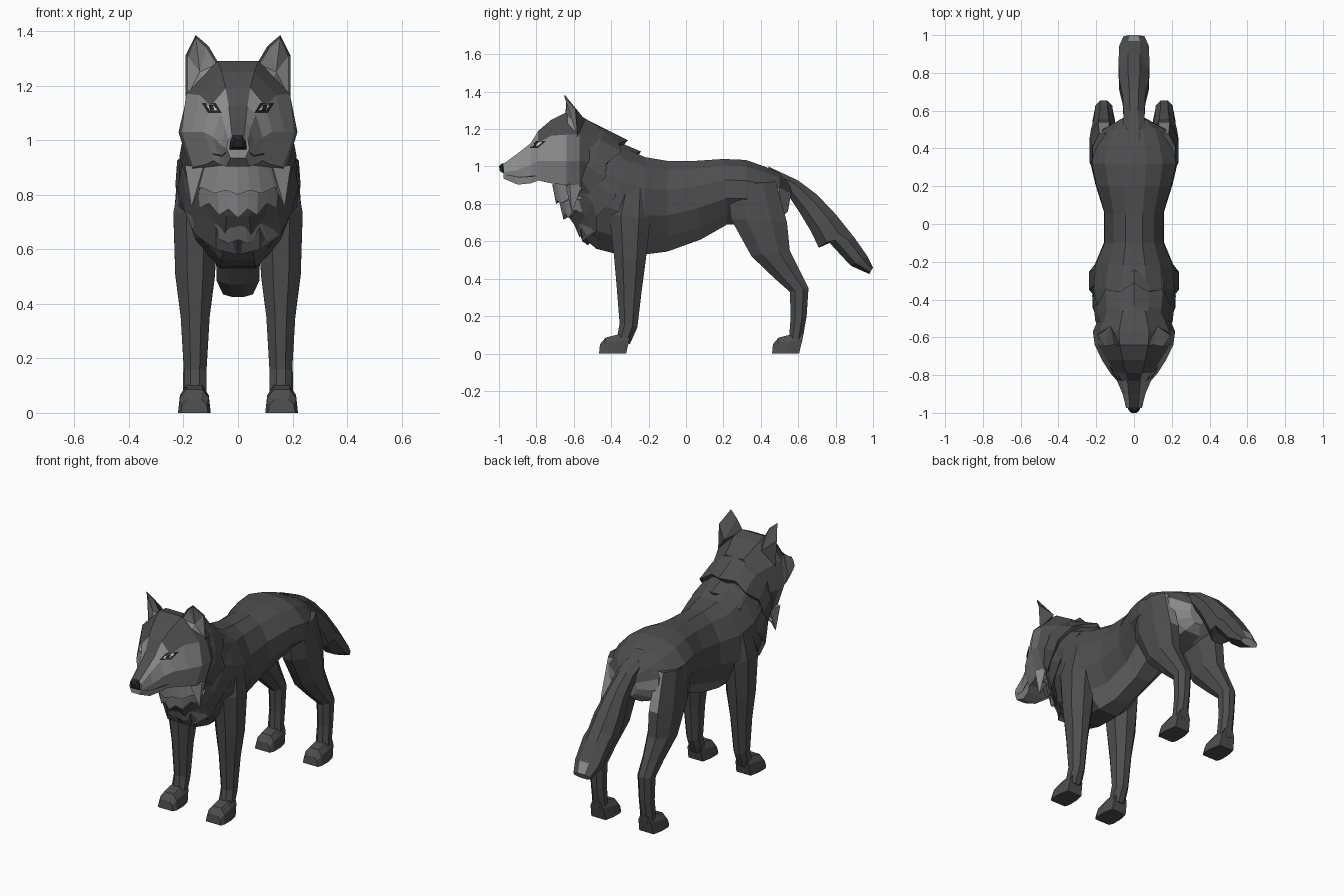
import bpy, bmesh, math
from mathutils import Vector
from mathutils.bvhtree import BVHTree

if "Cube" in bpy.data.objects:
    bpy.data.objects.remove(bpy.data.objects["Cube"])


def material(name, value):
    mat = bpy.data.materials.new(name)
    mat.use_nodes = True
    colour = [value, value, value, 1]
    mat.diffuse_color = colour
    mat.node_tree.nodes["Principled BSDF"].inputs["Base Color"].default_value = colour
    return mat


MATERIALS = [material("dark grey fur", .075), material("light grey fur", .28),
             material("mid grey fur", .15), material("black skin", .018),
             material("eye white", .8)]
DARK, LIGHT, MID, BLACK, WHITE = range(len(MATERIALS))


def finish(name, bm, rule=None):
    """Turn a bmesh into a flat shaded object, coloured face by face."""
    bmesh.ops.recalc_face_normals(bm, faces=bm.faces)
    bm.normal_update()
    for face in bm.faces:
        if rule:
            face.material_index = rule(face.calc_center_median(), face.normal)
    mesh = bpy.data.meshes.new(name)
    bm.to_mesh(mesh)
    bm.free()
    for mat in MATERIALS:
        mesh.materials.append(mat)
    obj = bpy.data.objects.new(name, mesh)
    bpy.context.collection.objects.link(obj)
    return obj


def skin(name, rings, rule=None):
    """Join rings of points into a closed skin."""
    bm = bmesh.new()
    loops = [[bm.verts.new(p) for p in ring] for ring in rings]
    for a, b in zip(loops, loops[1:]):
        for i in range(len(a)):
            j = (i + 1) % len(a)
            bm.faces.new((a[i], a[j], b[j], b[i]))
    bm.faces.new(loops[0])
    bm.faces.new(loops[-1])
    return finish(name, bm, rule)


OCTAGON = [(0, .4), (.28, 1), (.72, 1), (1, .4)]
BARREL = [(0, .28), (.1, .66), (.32, .97), (.6, 1), (.84, .72), (1, .3)]
SOLE = [(0, .5), (.35, .88), (1, 1)]


def loft(name, rows, profile=OCTAGON, cx=0, rule=None):
    """Each row: y and z of one edge, y and z of the opposite edge, half width."""
    rings = []
    for ya, za, yb, zb, w in rows:
        half = [(w * f, ya + (yb - ya) * t, za + (zb - za) * t) for t, f in profile]
        rings.append([(cx + x, y, z) for x, y, z in half]
                     + [(cx - x, y, z) for x, y, z in reversed(half)])
    return skin(name, rings, rule)


# Torso with neck and chest
def torso_rule(c, n):
    if c.y > .4 and n.y > .3 and n.z < .1:
        return LIGHT
    return MID if n.z < -.6 and c.y > -.2 else DARK


loft("torso", [
    (.57, .9, .545, .76, .06), (.5, .965, .5, .72, .17), (.42, 1, .43, .7, .205),
    (.32, 1.035, .32, .69, .23), (.2, 1.04, .22, .69, .205), (.05, 1.03, .08, .61, .16),
    (-.1, 1.03, -.1, .545, .16), (-.22, 1.05, -.22, .53, .21),
    (-.33, 1.1, -.38, .535, .22), (-.43, 1.16, -.48, .56, .2),
    (-.5, 1.2, -.55, .62, .17), (-.56, 1.2, -.62, .72, .14),
    (-.62, 1.15, -.66, .8, .1)], BARREL, rule=torso_rule)

# Tail
loft("tail", [
    (.44, 1, .46, .9, .06), (.6, .925, .53, .87, .055), (.7, .85, .61, .75, .06),
    (.8, .745, .67, .65, .078), (.86, .67, .71, .565, .08), (.9, .62, .76, .6, .082),
    (.97, .52, .88, .47, .078), (1, .46, .98, .425, .055)],
    rule=lambda c, n: LIGHT if c.y > .985 else DARK)


# Legs and paws
def hind_rule(c, n):
    return LIGHT if n.y > .6 and c.z > .7 else DARK


FORE = [(-.36, .9, -.2, .88, .05), (-.41, .74, -.19, .72, .08),
        (-.385, .52, -.215, .5, .073), (-.37, .35, -.235, .35, .053),
        (-.355, .16, -.26, .14, .041), (-.37, .08, -.3, .05, .042)]
HIND = [(.22, .9, .48, .92, .06), (.24, .72, .54, .7, .075),
        (.35, .52, .555, .55, .068), (.47, .405, .61, .44, .05),
        (.555, .33, .655, .35, .045), (.56, .2, .645, .2, .04), (.55, .07, .62, .06, .042)]
PAW = [(-.46, .05, -.465, 0, .05), (-.43, .085, -.44, 0, .06),
       (-.37, .1, -.38, 0, .06), (-.295, .11, -.32, 0, .048)]
for side, s in (("left", 1), ("right", -1)):
    loft(side + "_front_leg", FORE, cx=.157 * s)
    loft(side + "_hind_leg", HIND, cx=.16 * s, rule=hind_rule)
    for part, shift in (("front", 0), ("hind", .925)):
        paw = loft(side + "_" + part + "_paw", PAW, SOLE, cx=.16 * s)
        paw.location.y = shift


# Ruff collars with a jagged rear edge
def collar(name, front, back, tooth, count=16):
    def ring(cy, cz, rx, rz, tilt, jag=0):
        points = []
        for i in range(count):
            a = math.tau * i / count + math.pi / 2
            cut = jag * (i % 2)
            points.append((rx * math.cos(a) * (1 - cut), cy + tilt * math.sin(a) - cut,
                           cz + rz * math.sin(a)))
        return points
    y, z, rx, rz, tilt = back
    inner = ring(y - .04, z, rx * .8, rz * .8, tilt)
    middle = [(f + b) / 2 for f, b in zip(front, back)]
    middle[2] += .012
    skin(name, [ring(*front), ring(*middle), ring(*back, tooth), inner])


collar("head_ruff", (-.6, 1.05, .17, .21, .05), (-.43, .94, .215, .2, .12), .04)
collar("shoulder_ruff", (-.53, .96, .17, .2, .1), (-.38, .83, .222, .25, .14), .045)


# Throat and chest bibs: curved bands of fur with a jagged lower edge
def bib(name, top, bottom, jag, mat, count=9):
    def arc(y, z, rx, depth, rise, jag=0):
        points = []
        for i in range(count):
            u = 2 * i / (count - 1) - 1
            points.append((rx * u, y + depth * u * u, z + rise * u * u + jag * (i % 2)))
        return points
    y, z, rx, depth, rise = bottom
    skin(name, [arc(*top), arc(*bottom, jag), arc(y + .05, z + .03, rx * .9, depth, rise)],
         lambda c, n: mat)


bib("throat_bib", (-.715, .905, .14, .1, .03), (-.695, .8, .175, .12, .02), .015, LIGHT)
bib("neck_bib", (-.68, .82, .15, .1, .03), (-.655, .715, .14, .1, .04), .03, LIGHT)
bib("chest_bib", (-.61, .72, .1, .05, .01), (-.575, .635, .145, .08, .02), -.015, MID)
bib("breast_bib", (-.58, .65, .14, .08, .02), (-.53, .58, .12, .07, .03), .02, DARK)

# Head: each row is a y followed by points down the left half
HEAD = [
    (-.975, (.022, 1.015), (.036, 1), (.042, .97), (.028, .935)),
    (-.9, (.028, 1.07), (.046, 1.045), (.06, .98), (.042, .903)),
    (-.83, (.034, 1.125), (.065, 1.095), (.09, 1.01), (.065, .91)),
    (-.79, (.045, 1.19), (.1, 1.125), (.125, 1.03), (.09, .925)),
    (-.72, (.06, 1.25), (.14, 1.165), (.17, 1.03), (.12, .91)),
    (-.64, (.075, 1.29), (.19, 1.17), (.208, 1.03), (.165, .9)),
    (-.57, (.08, 1.275), (.185, 1.17), (.218, 1.03), (.17, .87)),
    (-.46, (.06, 1.21), (.14, 1.14), (.17, 1.02), (.13, .88))]


def head_rule(c, n):
    if c.y > -.58 or (n.z > .3 and abs(c.x) < .03) or c.z > 1.16:
        return DARK
    return MID if c.y > -.63 else LIGHT


rings = []
for y, *half in HEAD:
    rings.append([(x, y, z) for x, z in half] + [(-x, y, z) for x, z in reversed(half)])
head = skin("head", rings, head_rule)
loft("nose", [(-1, 1, -.995, .975, .02), (-.985, 1.015, -.98, .965, .032),
              (-.96, 1.022, -.965, .965, .03)], SOLE, rule=lambda c, n: BLACK)

# Painted eyes and mouth laid on the head
surface = BVHTree.FromPolygons([v.co for v in head.data.vertices],
                               [p.vertices for p in head.data.polygons])


def patch(name, points, mat, lift, s, sideways=False):
    bm = bmesh.new()
    verts = []
    for u, z in points:
        start = Vector((s, u, z)) if sideways else Vector((u * s, -2, z))
        ray = Vector((-s, 0, 0)) if sideways else Vector((0, 1, 0))
        hit = surface.ray_cast(start, ray)[0]
        verts.append(bm.verts.new(hit - ray * lift))
    bm.faces.new(verts)
    bmesh.ops.solidify(bm, geom=bm.faces[:], thickness=.002)
    finish(name, bm, lambda c, n: mat)


def tuft(name, root, tip, width, mat):
    """A four sided lock of fur."""
    root, tip = Vector(root), Vector(tip)
    bm = bmesh.new()
    bmesh.ops.create_cone(bm, cap_ends=True, segments=4, radius1=width, radius2=.002,
                          depth=(tip - root).length)
    turn = (tip - root).to_track_quat("Z", "Y").to_matrix()
    for v in bm.verts:
        v.co = turn @ v.co + (root + tip) / 2
    finish(name, bm, lambda c, n: mat)


def ear(name, s):
    bm = bmesh.new()
    *rim, hollow, back = [
        bm.verts.new((x * s, y, z)) for x, y, z in (
            (.192, -.58, 1.16), (.193, -.59, 1.31), (.155, -.65, 1.385), (.108, -.64, 1.345),
            (.07, -.645, 1.28), (.11, -.69, 1.18), (.14, -.61, 1.25), (.125, -.54, 1.25))]
    cup = []
    for a, b in zip(rim, rim[1:] + rim[:1]):
        cup.append(bm.faces.new((a, b, hollow)))
        bm.faces.new((b, a, back))
    bmesh.ops.recalc_face_normals(bm, faces=bm.faces)
    bmesh.ops.inset_region(bm, faces=cup, thickness=.012)
    for face in cup:
        face.material_index = LIGHT
    finish(name, bm)


for side, s in (("left", 1), ("right", -1)):
    ear(side + "_ear", s)
    patch(side + "_eyelid", [(.06, 1.1), (.082, 1.136), (.132, 1.136), (.11, 1.1)],
          BLACK, .006, s)
    patch(side + "_eye", [(.073, 1.108), (.09, 1.128), (.118, 1.128), (.102, 1.109)],
          WHITE, .009, s)
    patch(side + "_pupil", [(.086, 1.108), (.092, 1.129), (.108, 1.129), (.102, 1.108)],
          BLACK, .012, s)
    patch(side + "_mouth", [(-.96, .958), (-.89, .945), (-.89, .939), (-.96, .953)],
          DARK, .003, s, True)
    patch(side + "_mouth_corner", [(-.89, .945), (-.8, .953), (-.8, .946), (-.89, .939)],
          DARK, .003, s, True)
    # Locks hanging from the jaw
    tuft(side + "_jaw_lock", (.15 * s, -.6, .9), (.17 * s, -.61, .76), .05, LIGHT)
